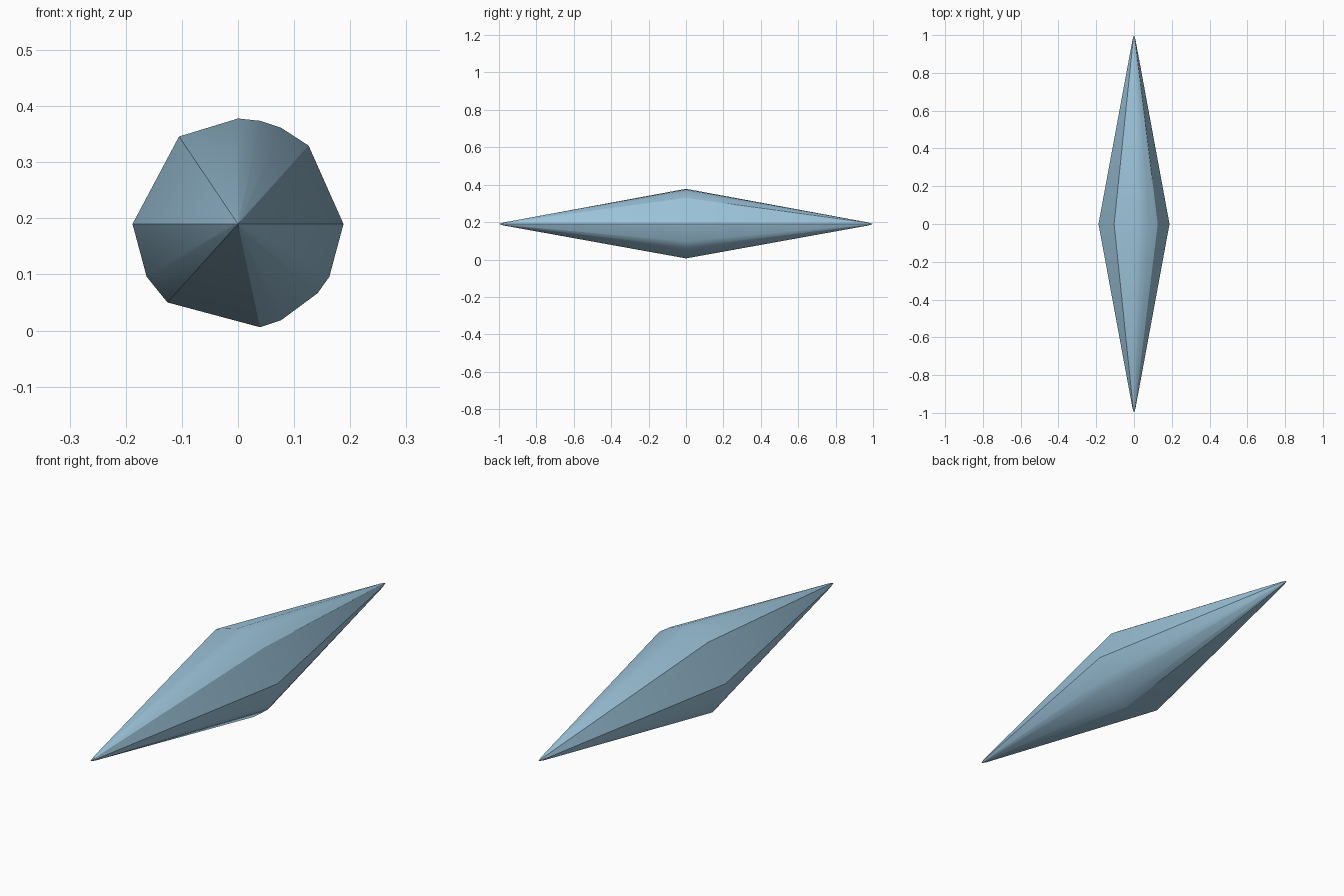
import bpy, bmesh, math

if "Cube" in bpy.data.objects:
    bpy.data.objects.remove(bpy.data.objects["Cube"])

CENTRE_Z, RADIUS = 0.19, 0.188
# Uneven corner angles of the widest cross-section (degrees, 0 = +x)
ANGLES = [0, 48, 66, 78, 90, 124, 180, 210, 228, 282, 294, 319, 330]
# Stations along the length: (y, radius), slightly blunt near the tips
STATIONS = [(-0.975, 0.008), (0, RADIUS), (0.975, 0.008)]

bm = bmesh.new()


def ring(y, r):
    return [bm.verts.new((r * math.cos(math.radians(a)), y,
                          CENTRE_Z + r * math.sin(math.radians(a)))) for a in ANGLES]


# Spindle body
rings = [ring(y, r) for y, r in STATIONS]
n = len(ANGLES)
for a, b in zip(rings, rings[1:]):
    for i in range(n):
        j = (i + 1) % n
        bm.faces.new((a[i], a[j], b[j], b[i]))

# Pointed tips
for y, end in ((-1, rings[0]), (1, rings[-1])):
    tip = bm.verts.new((0, y, CENTRE_Z))
    for i in range(n):
        bm.faces.new((tip, end[i], end[(i + 1) % n]))
bmesh.ops.recalc_face_normals(bm, faces=bm.faces)

mesh = bpy.data.meshes.new("spindle")
bm.to_mesh(mesh)
bm.free()
spindle = bpy.data.objects.new("spindle", mesh)
bpy.context.collection.objects.link(spindle)

# Pale blue colour
blue = bpy.data.materials.new("pale_blue")
blue.diffuse_color = (0.33, 0.54, 0.69, 1)
blue.use_nodes = True
blue.node_tree.nodes["Principled BSDF"].inputs["Base Color"].default_value = blue.diffuse_color
mesh.materials.append(blue)

# Smooth shading with the strong ridges kept sharp
bpy.context.view_layer.objects.active = spindle
spindle.select_set(True)
bpy.ops.object.shade_smooth_by_angle(angle=math.radians(30))
